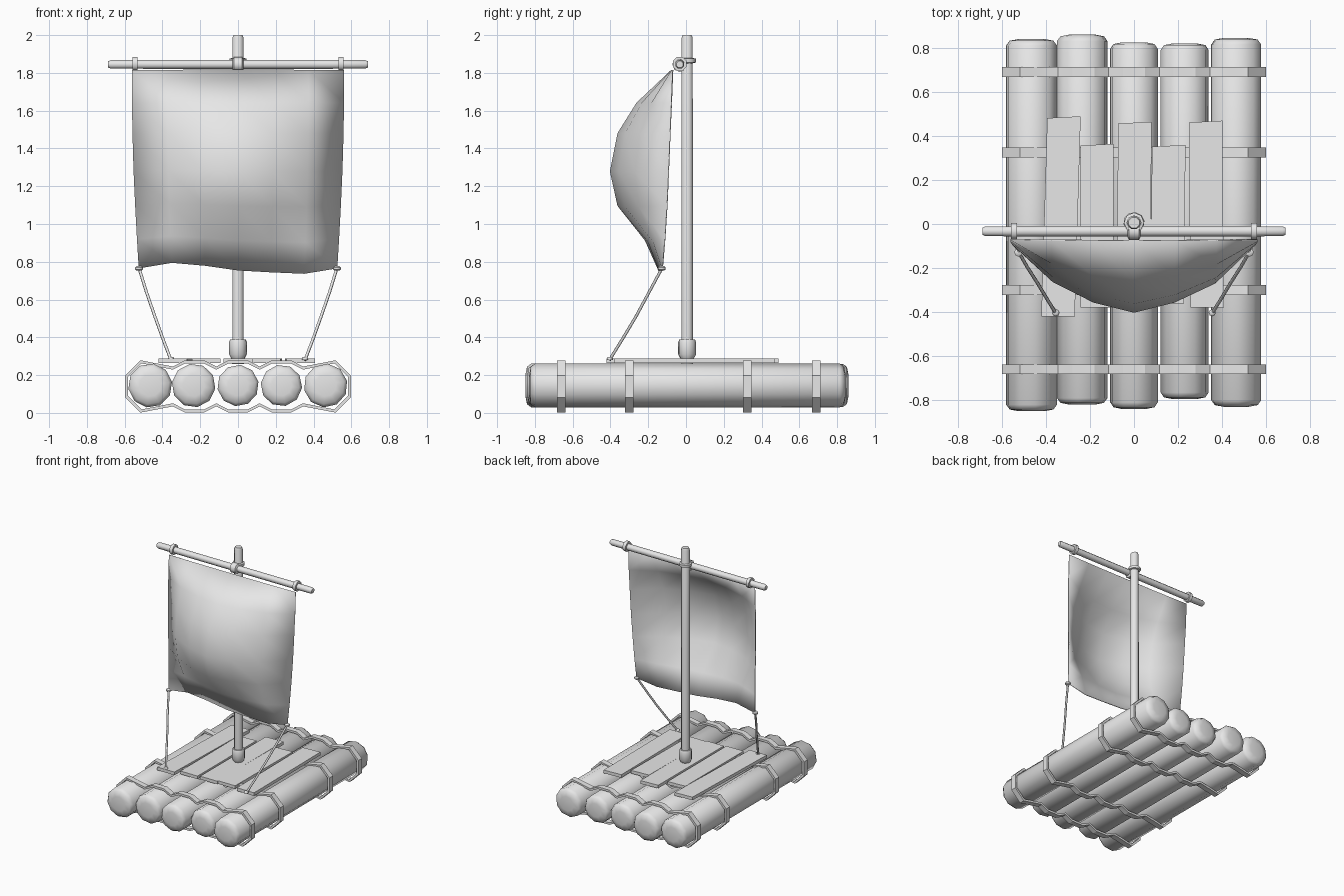
import bpy, bmesh, math
from mathutils import Vector

if "Cube" in bpy.data.objects:
    bpy.data.objects.remove(bpy.data.objects["Cube"])

grey = bpy.data.materials.new("weathered_grey")
grey.diffuse_color = (0.8, 0.8, 0.8, 1)
grey.use_nodes = True
grey.node_tree.nodes["Principled BSDF"].inputs["Base Color"].default_value = grey.diffuse_color


def make(name, verts, faces, angle=50):
    """Mesh object from points and faces, smooth below the given angle."""
    me = bpy.data.meshes.new(name)
    me.from_pydata([tuple(v) for v in verts], [], faces)
    bm = bmesh.new()
    bm.from_mesh(me)
    bmesh.ops.recalc_face_normals(bm, faces=bm.faces)
    bm.to_mesh(me)
    bm.free()
    me.materials.append(grey)
    ob = bpy.data.objects.new(name, me)
    bpy.context.collection.objects.link(ob)
    bpy.ops.object.select_all(action='DESELECT')
    ob.select_set(True)
    bpy.context.view_layer.objects.active = ob
    bpy.ops.object.shade_smooth_by_angle(angle=math.radians(angle))
    return ob


def loft(name, rings, capped=True, closed=False, angle=50):
    """Skin a list of equal-length point loops."""
    n, m = len(rings[0]), len(rings)
    verts = [p for r in rings for p in r]
    faces = []
    for i in range(m if closed else m - 1):
        a, b = i * n, (i + 1) % m * n
        faces += [(a + j, a + (j + 1) % n, b + (j + 1) % n, b + j) for j in range(n)]
    if capped and not closed:
        faces += [tuple(range(n)), tuple(range((m - 1) * n, m * n))]
    return make(name, verts, faces, angle)


def turned(name, origin, axis, profile, sides, turn=0.0, closed=False):
    """Turned part: profile is (distance along axis, radius)."""
    axis = Vector(axis)
    u = axis.orthogonal().normalized()
    w = axis.cross(u)
    rings = []
    for t, r in profile:
        rings.append([Vector(origin) + axis * t + r * (math.cos(k) * u + math.sin(k) * w)
                      for k in (turn + 2 * math.pi * i / sides for i in range(sides))])
    return loft(name, rings, closed=closed)


def tube(name, points, radius, sides=6):
    """Thin rope along a path."""
    pts = [Vector(p) for p in points]
    rings = []
    for i, p in enumerate(pts):
        d = (pts[min(i + 1, len(pts) - 1)] - pts[max(i - 1, 0)]).normalized()
        u = d.cross(Vector((0, 1, 0.3))).normalized()
        w = d.cross(u)
        rings.append([p + radius * (math.cos(k) * u + math.sin(k) * w)
                      for k in (2 * math.pi * j / sides for j in range(sides))])
    return loft(name, rings, angle=65)


# Logs: x, back length, front length, radius
logs = [(-0.465, -0.85, 0.84, 0.117), (-0.235, -0.82, 0.86, 0.116), (0, -0.84, 0.825, 0.11),
        (0.23, -0.795, 0.82, 0.11), (0.464, -0.83, 0.845, 0.116)]
for i, (x, y0, y1, r) in enumerate(logs):
    prof = [(y0, 0.5 * r), (y0 + 0.008, 0.86 * r), (y0 + 0.03, r),
            (y1 - 0.03, r), (y1 - 0.008, 0.86 * r), (y1, 0.5 * r)]
    turned(f"log_{i + 1}", (x, 0, 0.145), (0, 1, 0), prof, 10, 0.3 * i)


# Wavy lashing bands wrapped around all the logs
def band_outline(inset):
    r, zc = 0.15 - inset, 0.14
    h = r * math.cos(math.pi / 8)
    valley = h - 0.033
    right = [(0.46 + r * math.cos(k), zc + r * math.sin(k))
             for k in (math.radians(a) for a in (67.5, 22.5, -22.5, -67.5))]
    row = []
    for c in (0.23, 0, -0.23):
        row += [(c + 0.115, valley), (c + 0.05, h), (c - 0.05, h)]
    row.append((-0.345, valley))
    bottom = [(x, zc - z) for x, z in row]
    left = [(-x, z) for x, z in reversed(right)]
    top = [(x, zc + z) for x, z in reversed(row)]
    return right + bottom + left + top


for i, y in enumerate((-0.66, -0.30, 0.325, 0.69)):
    outer, inner = band_outline(0), band_outline(0.018)
    w = 0.022
    rings = [[(x, y + s, z) for x, z in loop]
             for loop, s in ((outer, -w), (outer, w), (inner, w), (inner, -w))]
    loft(f"lashing_band_{i + 1}", rings, closed=True, angle=20)

# Deck planks: front x, back x, front y, back y
planks = [(-0.345, -0.318, -0.42, 0.485), (-0.168, -0.168, -0.38, 0.36), (0.0, 0.003, -0.37, 0.46),
          (0.15, 0.158, -0.36, 0.355), (0.332, 0.325, -0.38, 0.465)]
for i, (xf, xb, yf, yb) in enumerate(planks):
    h = 0.076
    rings = [[(xf - h, yf, z), (xf + h, yf, z), (xb + h, yb + 0.004, z), (xb - h, yb - 0.004, z)]
             for z in (0.263, 0.288)]
    loft(f"deck_plank_{i + 1}", rings, angle=20)

# Mast and its foot collar
turned("mast", (0, 0.006, 0), (0, 0, 1),
       [(0.26, 0.033), (1.985, 0.032), (2.0, 0.026)], 8, math.pi / 8)
turned("mast_collar", (0, 0.006, 0), (0, 0, 1),
       [(0.288, 0.036), (0.31, 0.048), (0.375, 0.048), (0.388, 0.042)], 10)

# Yard with two end rings
yard = (0, -0.033, 1.845)
turned("yard", yard, (1, 0, 0),
       [(-0.687, 0.018), (-0.675, 0.024), (-0.5, 0.025), (0.5, 0.025),
        (0.675, 0.024), (0.687, 0.018)], 8, math.pi / 8)
for side, tag in ((-1, "left"), (1, "right")):
    turned(f"yard_ring_{tag}", (side * 0.545, -0.033, 1.848), (1, 0, 0),
           [(-0.013, 0.024), (-0.013, 0.04), (0.013, 0.04), (0.013, 0.024)], 8, math.pi / 8,
           closed=True)

# Lashing between mast and yard
turned("mast_lashing", (0, 0.006, 1.865), (0, 0, 1),
       [(-0.014, 0.032), (-0.01, 0.046), (0.01, 0.046), (0.014, 0.032)], 8, closed=True)
turned("yard_lashing", yard, (1, 0, 0),
       [(-0.03, 0.024), (-0.022, 0.04), (0.022, 0.04), (0.03, 0.024)], 8, closed=True)

# Sail: rows of height, half width, edge y, centre y
rows = [(1.815, 0.56, -0.07, -0.075), (1.64, 0.56, -0.077, -0.26), (1.48, 0.557, -0.084, -0.36),
        (1.28, 0.551, -0.092, -0.40), (1.10, 0.543, -0.10, -0.36), (0.92, 0.534, -0.112, -0.215),
        (0.765, 0.525, -0.125, -0.142)]
belly = (0, 0.55, 0.85, 1, 0.85, 0.57, 0)
hem = (0, 0.03, 0.015, -0.01, -0.02, -0.028, 0)
verts = []
for j, (z, hw, ye, yc) in enumerate(rows):
    for i in range(7):
        sway = hem[i] * (j / 6) ** 3
        verts.append((hw * (i / 3 - 1), ye + (yc - ye) * belly[i], z + sway))
faces = [(j * 7 + i, j * 7 + i + 1, j * 7 + i + 8, j * 7 + i + 7)
         for j in range(6) for i in range(6)]
sail = make("sail", verts, faces, 60)
mod = sail.modifiers.new("cloth_thickness", 'SOLIDIFY')
mod.thickness = 0.006
mod.offset = 0

# Sheet ropes from the sail corners to the deck, with knots
for s, tag in ((-1, "left"), (1, "right")):
    path = [(s * 0.525, -0.125, 0.77), (s * 0.485, -0.195, 0.64), (s * 0.44, -0.265, 0.51),
            (s * 0.395, -0.34, 0.385), (s * 0.355, -0.405, 0.28)]
    tube(f"sheet_rope_{tag}", path, 0.008)
    turned(f"sail_knot_{tag}", (s * 0.524, -0.128, 0.765), (0, 0, 1),
           [(-0.012, 0.012), (-0.006, 0.02), (0.006, 0.02), (0.012, 0.012)], 8)
    turned(f"deck_knot_{tag}", (s * 0.355, -0.403, 0.285), (0, 0, 1),
           [(-0.004, 0.016), (0.006, 0.016), (0.012, 0.01)], 8)
